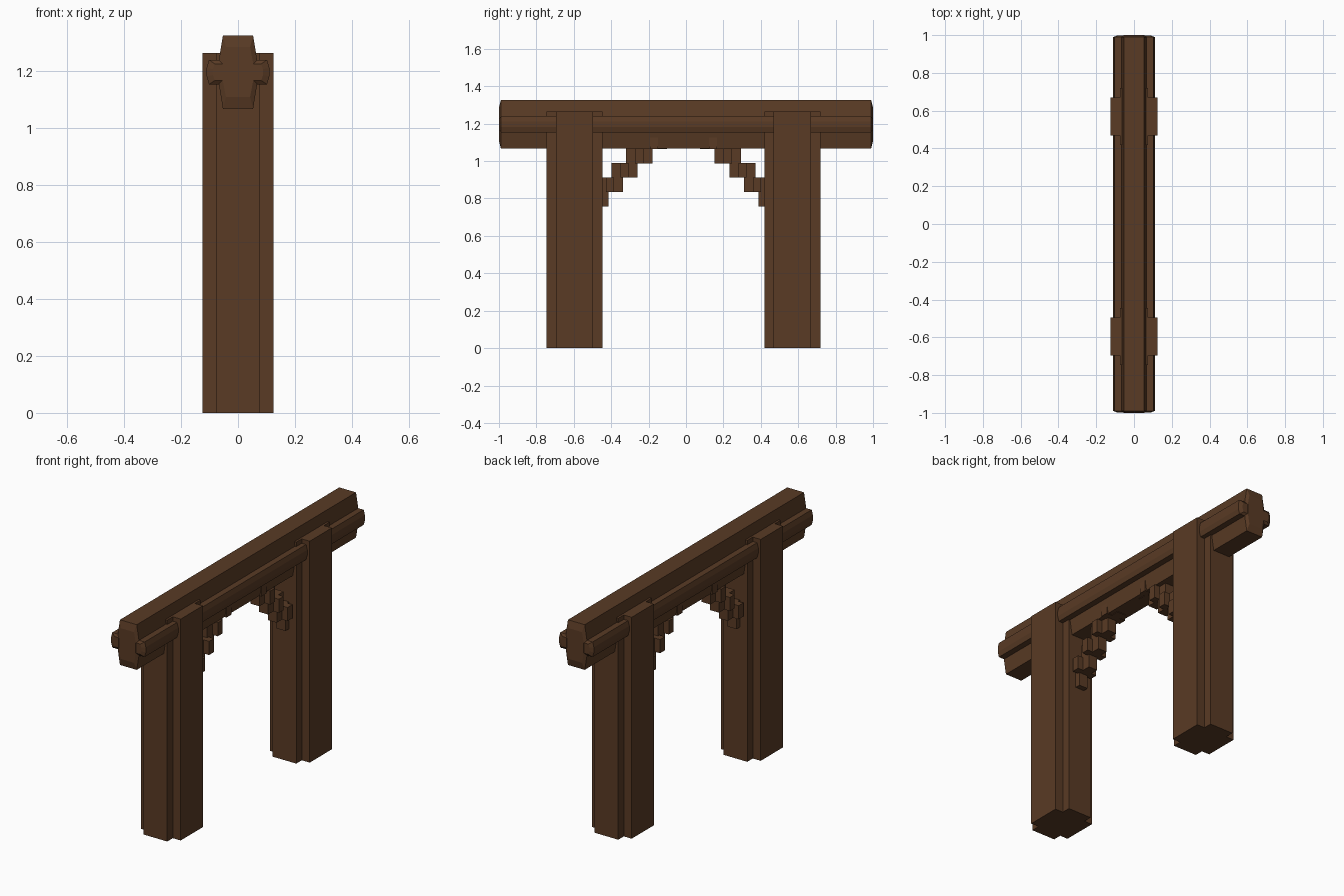
import bpy
import bmesh

cube = bpy.data.objects.get("Cube")
if cube:
    bpy.data.objects.remove(cube, do_unlink=True)

wood = bpy.data.materials.new("dark_brown_wood")
wood.use_nodes = True
COLOUR = (0.1, 0.043, 0.018, 1)
wood.diffuse_color = COLOUR
wood.node_tree.nodes["Principled BSDF"].inputs["Base Color"].default_value = COLOUR
wood.node_tree.nodes["Principled BSDF"].inputs["Roughness"].default_value = 0.9

MIDDLE = -0.0135    # the posts and brackets mirror about this y
BEAM_Z = 1.197


def loft(name, rings):
    """Skin a closed solid through a list of matching point rings."""
    bm = bmesh.new()
    loops = [[bm.verts.new(p) for p in ring] for ring in rings]
    for a, b in zip(loops, loops[1:]):
        for i in range(len(a)):
            j = (i + 1) % len(a)
            bm.faces.new((a[i], a[j], b[j], b[i]))
    bm.faces.new(loops[0])
    bm.faces.new(loops[-1])
    bmesh.ops.recalc_face_normals(bm, faces=bm.faces)
    mesh = bpy.data.meshes.new(name)
    bm.to_mesh(mesh)
    bm.free()
    mesh.materials.append(wood)
    obj = bpy.data.objects.new(name, mesh)
    bpy.context.collection.objects.link(obj)
    return obj


def cross_prism(name, y, z0, z1, long_x, short_x, long_y, short_y):
    """Upright prism with a plus-shaped section, given half sizes."""
    quarter = [(long_x, short_y), (short_x, short_y), (short_x, long_y)]
    section = quarter + [(-x, v) for x, v in reversed(quarter)]
    section += [(-x, -v) for x, v in quarter]
    section += [(x, -v) for x, v in reversed(quarter)]
    return loft(name, [[(x, y + v, z) for x, v in section] for z in (z0, z1)])


def long_beam(name, half, centre_x, flat, wide, half_height, side_half):
    """Six-sided beam along y with slightly bevelled ends."""
    section = [(flat, half_height), (wide, side_half), (wide, -side_half),
               (-flat, -half_height), (-wide, -side_half), (-wide, side_half)]
    section.insert(3, (flat, -half_height))
    section.append((-flat, half_height))

    def ring(y, sx, sz):
        return [(centre_x + x * sx, y, BEAM_Z + z * sz) for x, z in section]

    inner = half - 0.01
    return loft(name, [ring(-half, 0.8, 0.68), ring(-inner, 1, 1),
                       ring(inner, 1, 1), ring(half, 0.8, 0.68)])


# Main beam and the slim rail running through it
long_beam("main_beam", 1.0, 0, 0.053, 0.067, 0.129, 0.043)
long_beam("side_rail", 0.999, 0, 0.102, 0.11, 0.043, 0.015)

# Posts and the stepped brackets between posts and beam
for side, label in ((-1, "front"), (1, "back")):
    cross_prism(label + "_post", MIDDLE + side * 0.5825, 0, 1.265,
                0.125, 0.075, 0.15, 0.1)
    for step in range(5):
        bottom = 0.757 + step * 0.077
        cross_prism(f"{label}_bracket_{step + 1}",
                    MIDDLE + side * (0.472 - step * 0.0785),
                    bottom, bottom + 0.078, 0.0625, 0.028, 0.07, 0.022)
